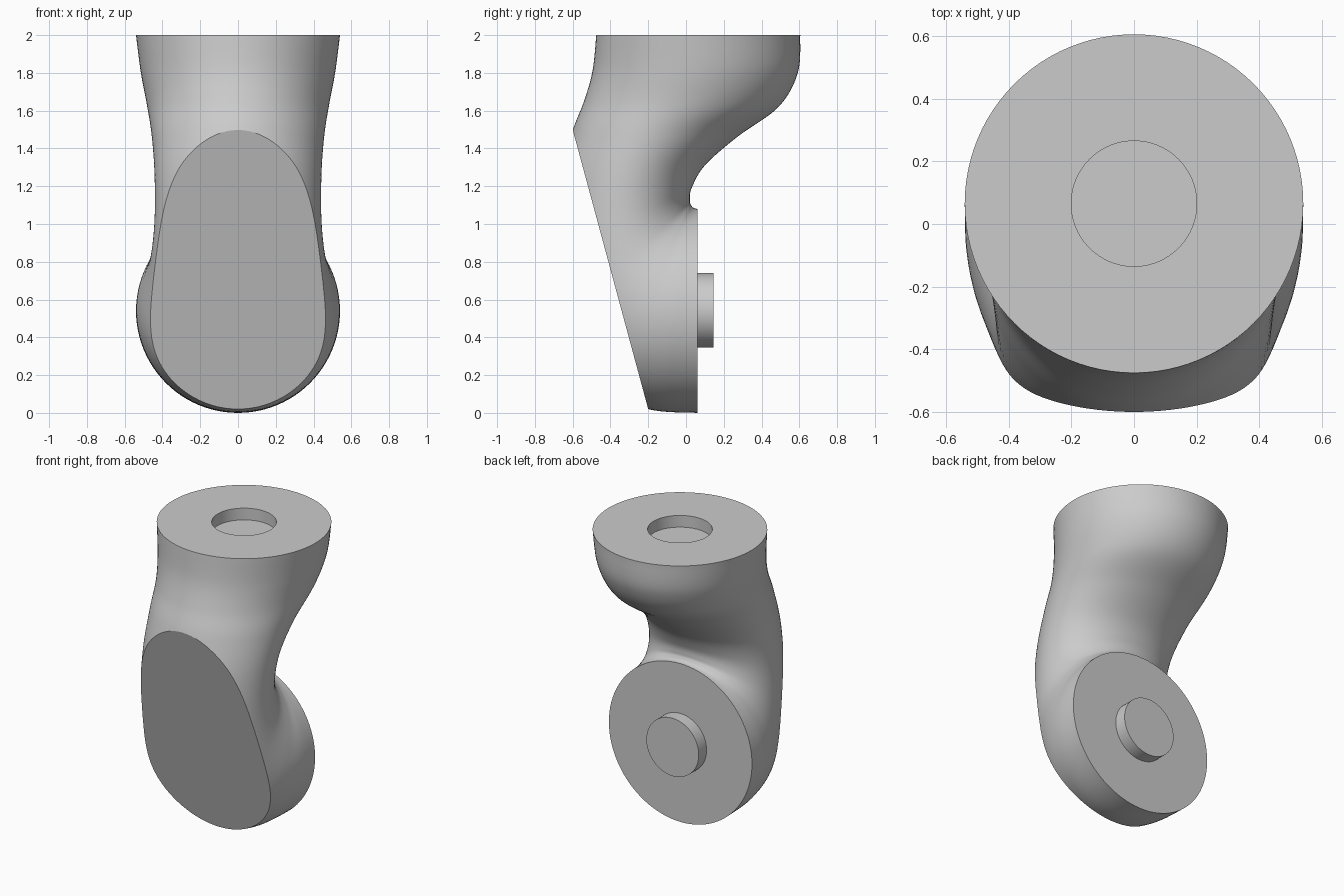
import bpy
import bmesh
from math import sin, cos, tau, radians
from mathutils import Vector

cube = bpy.data.objects.get("Cube")
if cube:
    bpy.data.objects.remove(cube, do_unlink=True)

SIDES = 96
STEPS = 8

# Bend sections: back edge (y, z), front edge (y, z), half width
SECTIONS = [
    (0.605, 2.00, -0.475, 2.00, 0.54),
    (0.592, 1.80, -0.495, 1.81, 0.515),
    (0.49, 1.62, -0.54, 1.65, 0.483),
    (0.27, 1.46, -0.605, 1.48, 0.457),
    (0.10, 1.31, -0.67, 1.22, 0.442),
    (0.03, 1.19, -0.69, 0.85, 0.442),
    (0.02, 1.125, -0.62, 0.46, 0.465),
    (0.027, 1.10, -0.43, 0.13, 0.51),
    (0.04, 1.085, -0.20, 0.02, 0.535),
    (0.06, 1.08, 0.06, 0.00, 0.54),
]


def spline(rows, steps):
    """Smoothly interpolate the rows with a Catmull-Rom curve."""
    pts = [rows[0]] + rows + [rows[-1]]
    out = []
    for a, b, c, d in zip(pts, pts[1:], pts[2:], pts[3:]):
        for i in range(steps):
            t = i / steps
            out.append([
                q + 0.5 * t * (r - p + t * (2 * p - 5 * q + 4 * r - s
                                            + t * (3 * (q - r) + s - p)))
                for p, q, r, s in zip(a, b, c, d)])
    return out + [rows[-1]]


def add_ring(bm, back, front, width):
    """Add an elliptical ring spanning the back and front points."""
    centre, half = (back + front) / 2, (back - front) / 2
    return [bm.verts.new(centre + half * cos(tau * i / SIDES)
                         + Vector((width * sin(tau * i / SIDES), 0, 0)))
            for i in range(SIDES)]


def loft(bm, rings):
    """Join the rings with quads and close both ends."""
    for a, b in zip(rings, rings[1:]):
        for i in range(SIDES):
            j = (i + 1) % SIDES
            bm.faces.new((a[i], a[j], b[j], b[i]))
    bm.faces.new(rings[0])
    bm.faces.new(rings[-1])


def finish(bm, name):
    bmesh.ops.recalc_face_normals(bm, faces=bm.faces)
    mesh = bpy.data.meshes.new(name)
    bm.to_mesh(mesh)
    bm.free()
    obj = bpy.data.objects.new(name, mesh)
    bpy.context.collection.objects.link(obj)
    bpy.ops.object.select_all(action='DESELECT')
    obj.select_set(True)
    bpy.context.view_layer.objects.active = obj
    bpy.ops.object.shade_smooth_by_angle(angle=radians(30))
    return obj


# Elbow body: socket floor, socket rim, then the bend down to the rear disc
bm = bmesh.new()
rings = [add_ring(bm, Vector((0, 0.265, z)), Vector((0, -0.135, z)), 0.2)
         for z in (1.92, 2.0)]
for by, bz, fy, fz, w in spline(SECTIONS, STEPS):
    rings.append(add_ring(bm, Vector((0, by, bz)), Vector((0, fy, fz)), w))
loft(bm, rings)
bmesh.ops.recalc_face_normals(bm, faces=bm.faces)

# Slanted flat on the front
cut = bmesh.ops.bisect_plane(
    bm, geom=bm.verts[:] + bm.edges[:] + bm.faces[:], dist=1e-5,
    plane_co=(0, -0.6, 1.5), plane_no=(0, -1.48, -0.4), clear_outer=True)
edges = [e for e in cut["geom_cut"] if isinstance(e, bmesh.types.BMEdge)]
bmesh.ops.holes_fill(bm, edges=edges, sides=0)
finish(bm, "elbow_body")

# Round peg on the rear disc
bm = bmesh.new()
loft(bm, [add_ring(bm, Vector((0, y, 0.74)), Vector((0, y, 0.345)), 0.1975)
          for y in (0.05, 0.145)])
finish(bm, "rear_peg")
